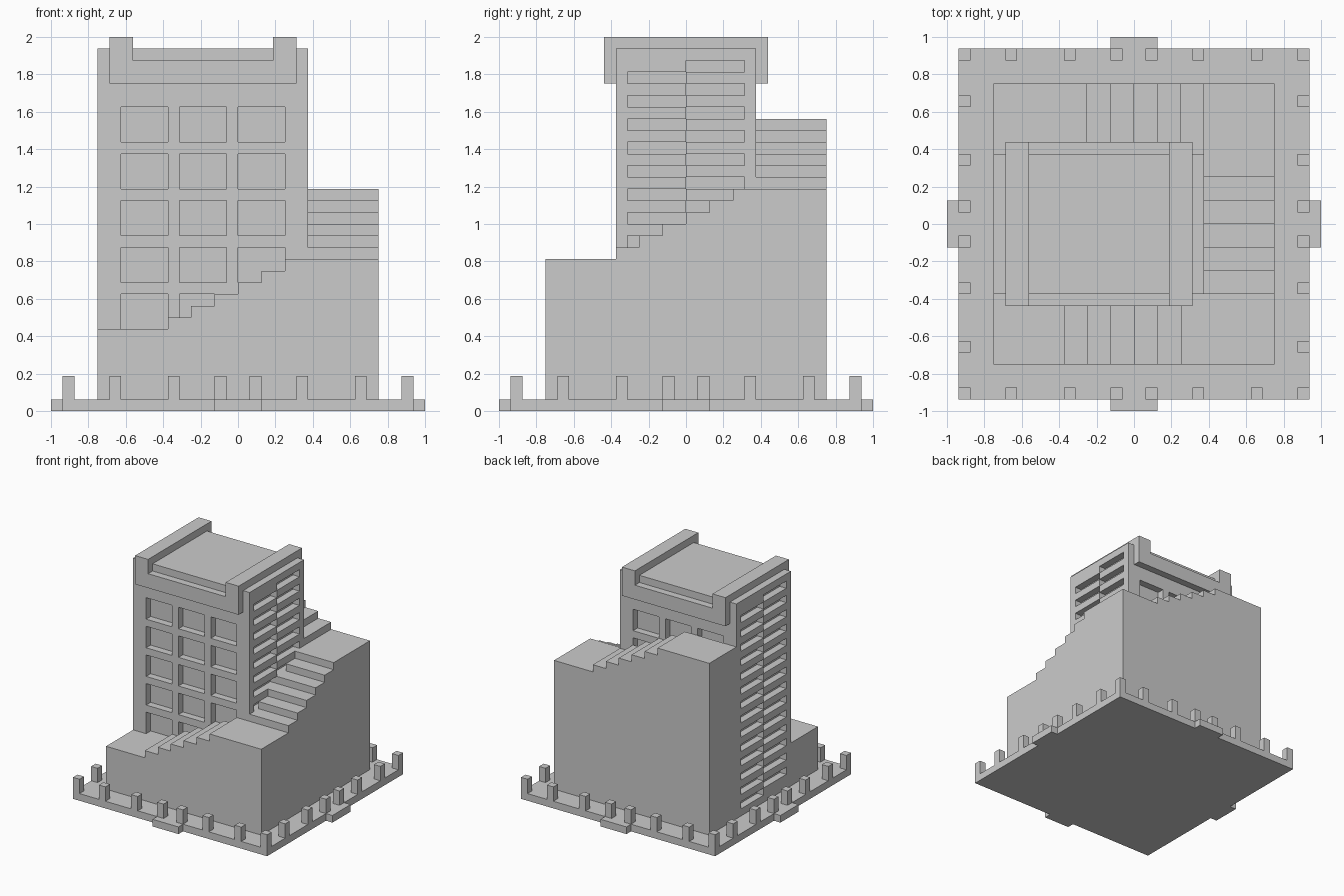
import bpy
import bmesh
from mathutils import Matrix, Vector

if "Cube" in bpy.data.objects:
    bpy.data.objects.remove(bpy.data.objects["Cube"], do_unlink=True)

U = 1 / 16          # module that every dimension is a multiple of


def finish(name, bm):
    bmesh.ops.recalc_face_normals(bm, faces=bm.faces[:])
    mesh = bpy.data.meshes.new(name)
    bm.to_mesh(mesh)
    bm.free()
    obj = bpy.data.objects.new(name, mesh)
    bpy.context.collection.objects.link(obj)
    return obj


def add_box(bm, x, y, z):
    """Box from (low, high) ranges given in modules."""
    lo, hi = Vector((x[0], y[0], z[0])) * U, Vector((x[1], y[1], z[1])) * U
    matrix = Matrix.Translation((lo + hi) / 2) @ Matrix.Diagonal((*(hi - lo), 1))
    bmesh.ops.create_cube(bm, size=1, matrix=matrix)


def boxes(name, ranges):
    bm = bmesh.new()
    for x, y, z in ranges:
        add_box(bm, x, y, z)
    return finish(name, bm)


def stair(name, start, first, end, level, rises, place, depth):
    """Solid flight: stepped profile along a run, extruded across its depth."""
    step = 2 if end > start else -2
    profile = [(start, 1), (start, level)]
    for i in range(rises):
        at = first + i * step
        profile += [(at, level + i), (at, level + i + 1)]
    profile += [(end, level + rises), (end, 1)]
    bm = bmesh.new()
    face = bm.faces.new([bm.verts.new(place(t, z)) for t, z in profile])
    grown = bmesh.ops.extrude_face_region(bm, geom=[face])["geom"]
    verts = [v for v in grown if isinstance(v, bmesh.types.BMVert)]
    bmesh.ops.translate(bm, verts=verts, vec=Vector(depth) * U)
    return finish(name, bm)


# Ground slab with an entrance step on each side
boxes("base_slab", [((-15, 15), (-15, 15), (0, 1))])
for side, s in (("front", -1), ("back", 1)):
    boxes(side + "_entrance_step", [((-2, 2), sorted((15 * s, 16 * s)), (0, 1))])
for side, s in (("right", 1), ("left", -1)):
    boxes(side + "_entrance_step", [(sorted((15 * s, 16 * s)), (-2, 2), (0, 1))])

# Posts around the slab edge
half = [1, 5, 10, 14]
starts = sorted(half + [-h - 1 for h in half])
posts = []
for a in starts:
    for b in starts:
        if a in (-15, 14) or b in (-15, 14):
            posts.append(((a, a + 1), (b, b + 1), (1, 3)))
boxes("fence_posts", posts)

# Three flights winding up around the tower
stair("front_stair", -12, -6, 12, 7, 6,
      lambda t, z: (t * U, -12 * U, z * U), (0, 6, 0))
stair("side_stair", -6, -4, 6, 14, 5,
      lambda t, z: (6 * U, t * U, z * U), (6, 0, 0))
stair("back_stair", 12, 6, -12, 19, 6,
      lambda t, z: (t * U, 6 * U, z * U), (0, 6, 0))

# Tower core, one module behind the outer walls
boxes("tower_core", [((-11, 5), (-5, 5), (1, 31))])

# Window walls: piers, plus spandrels that leave five rows of openings
piers = [(-12, -10), (-6, -5), (-1, 0), (4, 6)]
openings = [(-10, -6), (-5, -1), (0, 4)]
spandrels = [(1, 7)] + [(10 + 4 * i, 11 + 4 * i) for i in range(4)] + [(26, 31)]
for side, y in (("front", (-6, -5)), ("back", (5, 6))):
    parts = [(x, y, (1, 31)) for x in piers]
    parts += [(x, y, z) for x in openings for z in spandrels]
    boxes(side + "_window_wall", parts)

# Louvred walls: two columns of slots staggered by one module
for side, x, s in (("right", (5, 6), 1), ("left", (-12, -11), -1)):
    parts = [(x, (-5, 5), (1, 2)), (x, (-5, 5), (30, 31))]
    for i in range(14):
        low = 2 + 2 * i
        parts.append((x, sorted((0, 5 * s)), (low, low + 1)))
        parts.append((x, sorted((0, -5 * s)), (low + 1, low + 2)))
    boxes(side + "_louvre_wall", parts)

# Crown: cross rails over the roof, with a lower band between them
boxes("roof_rail_left", [((-11, -9), (-7, 7), (28, 32))])
boxes("roof_rail_right", [((3, 5), (-7, 7), (28, 32))])
boxes("crown_band", [((-9, 3), (-7, 7), (28, 30))])
